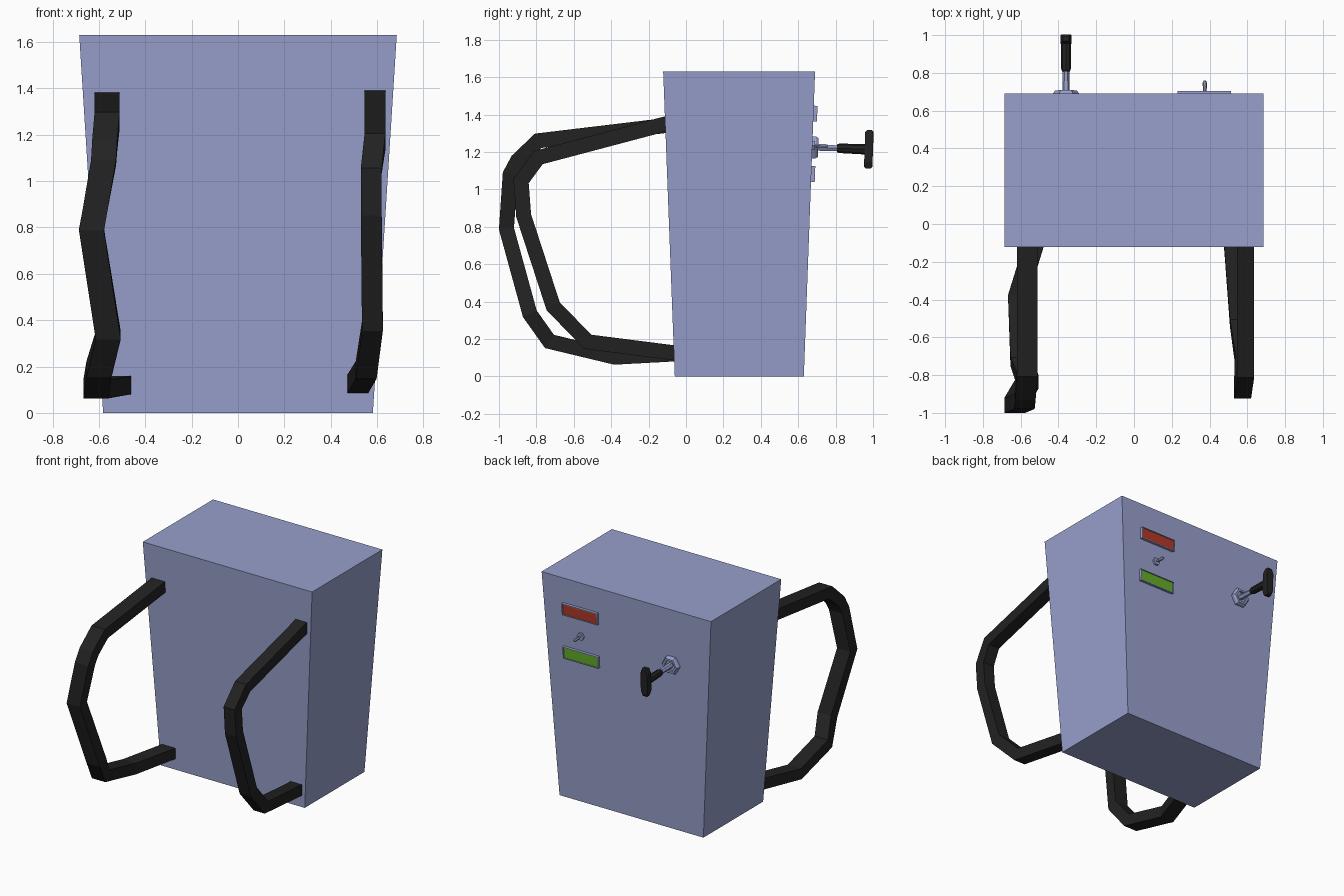
import bpy, bmesh, math
from mathutils import Matrix, Vector

if "Cube" in bpy.data.objects:
    bpy.data.objects.remove(bpy.data.objects["Cube"])


def material(name, rgb):
    m = bpy.data.materials.new(name)
    m.diffuse_color = (*rgb, 1)
    m.use_nodes = True
    m.node_tree.nodes["Principled BSDF"].inputs["Base Color"].default_value = m.diffuse_color
    return m


BLUE = material("blue_casing", (0.31, 0.35, 0.60))
BLACK = material("black_rubber", (0.016, 0.016, 0.016))
RED = material("red_lens", (0.45, 0.04, 0.02))
GREEN = material("green_lens", (0.13, 0.42, 0.02))

SLOPE = math.atan2(0.06, 1.63)


def finish(name, bm, *mats):
    bmesh.ops.recalc_face_normals(bm, faces=bm.faces)
    me = bpy.data.meshes.new(name)
    bm.to_mesh(me)
    bm.free()
    for m in mats:
        me.materials.append(m)
    ob = bpy.data.objects.new(name, me)
    bpy.context.collection.objects.link(ob)
    return ob


def bridge(bm, rings):
    """Skin a list of closed vertex rings and cap both ends."""
    for a, b in zip(rings, rings[1:]):
        n = len(a)
        for i in range(n):
            bm.faces.new((a[i], a[(i + 1) % n], b[(i + 1) % n], b[i]))
    bm.faces.new(rings[0])
    return bm.faces.new(rings[-1])


def back_frame(x, z):
    """Local frame on the sloping back panel, local z pointing outward."""
    c, s = math.cos(SLOPE), math.sin(SLOPE)
    return Matrix(((-1, 0, 0, x),
                   (0, s, c, 0.63 + z * 0.06 / 1.63),
                   (0, c, -s, z),
                   (0, 0, 0, 1)))


def panel_part(name, x, z, outline, levels, *mats, inset=None):
    """Stack an outline at (height, scale) levels on the back panel."""
    bm = bmesh.new()
    rings = [[bm.verts.new((u * k, v * k, h)) for u, v in outline] for h, k in levels]
    cap = bridge(bm, rings)
    bmesh.ops.recalc_face_normals(bm, faces=bm.faces)
    if inset:
        bmesh.ops.inset_region(bm, faces=[cap], thickness=inset[0])
        moved = bmesh.ops.extrude_discrete_faces(bm, faces=[cap])["faces"][0]
        for v in moved.verts:
            v.co.z -= inset[1]
        moved.material_index = len(mats) - 1
    bm.transform(back_frame(x, z))
    return finish(name, bm, *mats)


def rect(w, h):
    return [(-w / 2, -h / 2), (w / 2, -h / 2), (w / 2, h / 2), (-w / 2, h / 2)]


def ngon(n, r):
    return [(r * math.cos(i * math.tau / n), r * math.sin(i * math.tau / n)) for i in range(n)]


# Tapered casing
bm = bmesh.new()
bridge(bm, [[bm.verts.new((x, y, z)) for x, y in ((-w, y0), (w, y0), (w, y1), (-w, y1))]
            for w, y0, y1, z in ((0.582, -0.06, 0.63, 0), (0.685, -0.122, 0.69, 1.63))])
casing = finish("casing", bm, BLUE)

# Two recessed vents with dark backs
for i, z in enumerate((0.28, 0.122)):
    cutter = panel_part("vent_cutter", 0, z, rect(0.76, 0.07), [(-0.045, 1), (0.05, 1)], BLUE)
    mod = casing.modifiers.new("vent", 'BOOLEAN')
    mod.operation = 'DIFFERENCE'
    mod.solver = 'EXACT'
    mod.object = cutter
    bpy.context.view_layer.objects.active = casing
    bpy.ops.object.modifier_apply(modifier=mod.name)
    bpy.data.objects.remove(cutter)
    panel_part(f"vent_back_{i + 1}", 0, z, rect(0.76, 0.07), [(-0.046, 1), (-0.03, 1)], BLACK)


# Shoulder straps: rectangular section mitred along a bent path
def strap(name, path, half_w, half_t):
    pts = [Vector(p) for p in path]
    bm = bmesh.new()
    rings = []
    for i, p in enumerate(pts):
        dirs = [Vector((0, b.y - a.y, b.z - a.z)).normalized()
                for a, b in zip(pts[max(i - 1, 0):i + 1], pts[i:i + 2] if i == 0 else pts[i:i + 1])]
        if i == 0:
            dirs = [Vector((0, pts[1].y - p.y, pts[1].z - p.z)).normalized()]
        elif i < len(pts) - 1:
            q = pts[i + 1]
            dirs.append(Vector((0, q.y - p.y, q.z - p.z)).normalized())
        t = sum(dirs, Vector()).normalized()
        n = Vector((0, -t.z, t.y)) * (half_t / t.dot(dirs[0]))
        w = Vector((half_w, 0, 0))
        rings.append([bm.verts.new(p + o) for o in (-w - n, w - n, w + n, -w + n)])
    bridge(bm, rings)
    return finish(name, bm, BLACK)


strap("left_strap", [(-0.565, -0.08, 1.345), (-0.565, -0.79, 1.26), (-0.575, -0.90, 1.155),
                     (-0.58, -0.94, 1.08), (-0.632, -0.96, 0.79), (-0.56, -0.835, 0.335),
                     (-0.60, -0.73, 0.187), (-0.613, -0.38, 0.103), (-0.505, -0.03, 0.122)],
      0.054, 0.04)
strap("right_strap", [(0.591, -0.08, 1.358), (0.591, -0.79, 1.17), (0.575, -0.882, 1.045),
                      (0.575, -0.868, 0.86), (0.58, -0.71, 0.375), (0.553, -0.525, 0.185),
                      (0.515, -0.03, 0.122)],
      0.045, 0.04)

# Indicator lights in shallow frames
for name, z, m in (("red_light", 1.405, RED), ("green_light", 1.083, GREEN)):
    panel_part(name, 0.372, z, rect(0.285, 0.085), [(-0.01, 1), (0.02, 1)], BLUE, m, inset=(0.007, 0.006))

# Toggle switch
panel_part("switch_nut", 0.375, 1.235, ngon(6, 0.028), [(-0.01, 1), (0.014, 1)], BLUE)
panel_part("switch_lever", 0.375, 1.235, ngon(6, 0.012), [(0, 0.6), (0.07, 1), (0.083, 0.6)], BLUE)

# Pull handle: hexagonal socket, rod, grip stem and cross bar
HX, HZ = -0.36, 1.225
panel_part("handle_socket", HX, HZ, ngon(6, 0.068), [(-0.01, 1), (0.018, 1), (0.032, 0.85)],
           BLUE, inset=(0.016, 0.016))
panel_part("handle_rod", HX, HZ, ngon(6, 0.017), [(0, 1.2), (0.15, 1)], BLUE)
panel_part("handle_stem", HX, HZ, ngon(8, 0.028), [(0.132, 0.75), (0.145, 0.9), (0.29, 1)], BLACK)
bar = [(-0.03, -0.07), (-0.017, -0.103), (0.017, -0.103), (0.03, -0.07),
       (0.03, 0.07), (0.017, 0.103), (-0.017, 0.103), (-0.03, 0.07)]
panel_part("handle_bar", HX, HZ, bar, [(0.28, 0.9), (0.29, 1), (0.317, 1), (0.325, 0.9)], BLACK)
